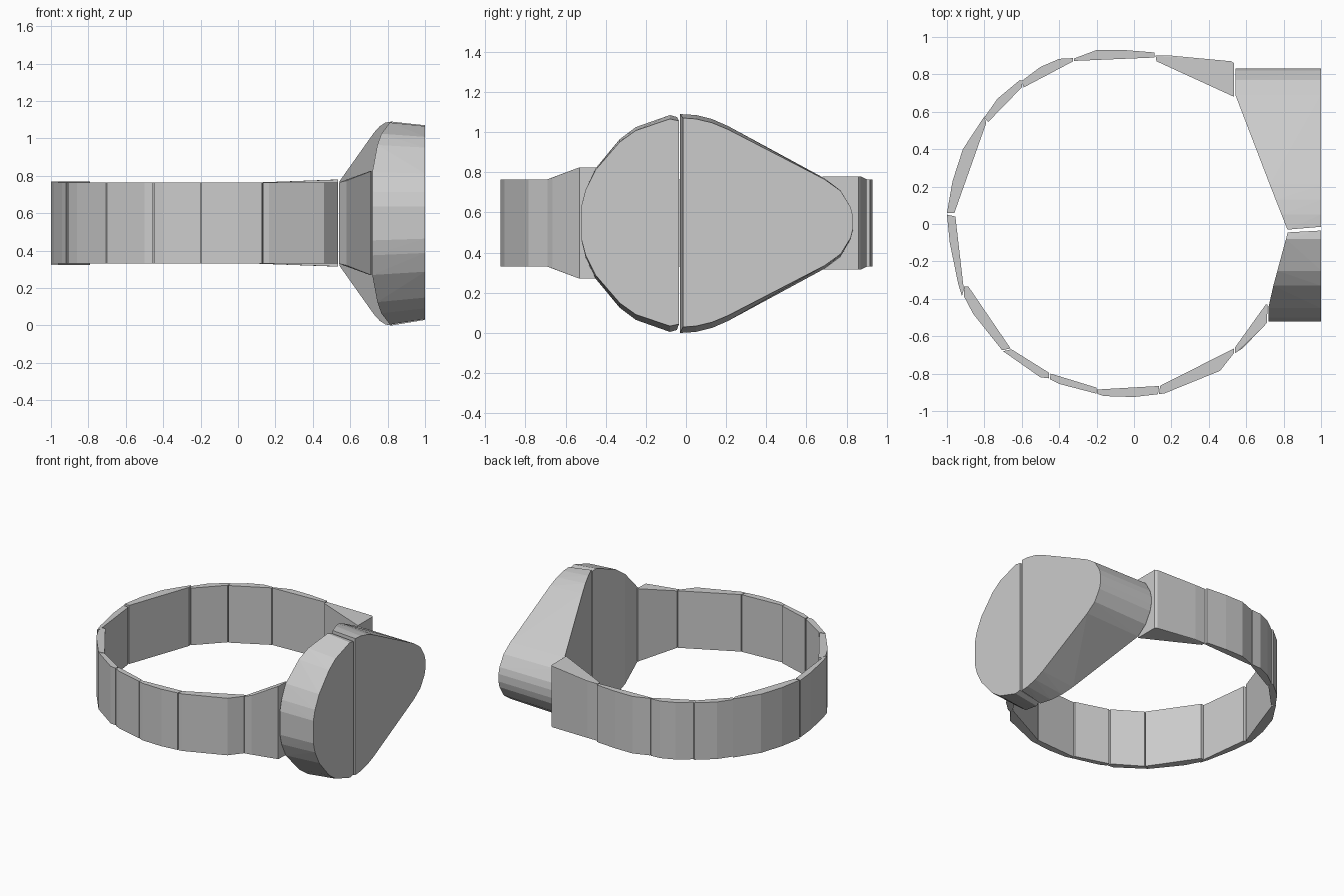
import bpy, bmesh, math

Z0, Z1, MID = 0.33, 0.765, 0.545


def hull(name, points):
    """Make one flat-faced convex solid around a set of points."""
    bm = bmesh.new()
    for p in points:
        bm.verts.new(p)
    res = bmesh.ops.convex_hull(bm, input=bm.verts[:])
    junk = {g for g in res["geom_interior"] + res["geom_unused"]
            if isinstance(g, bmesh.types.BMVert)}
    bmesh.ops.delete(bm, geom=list(junk), context='VERTS')
    bmesh.ops.dissolve_limit(bm, angle_limit=math.radians(0.5),
                             verts=bm.verts[:], edges=bm.edges[:])
    bmesh.ops.recalc_face_normals(bm, faces=bm.faces[:])
    me = bpy.data.meshes.new(name)
    bm.to_mesh(me)
    bm.free()
    ob = bpy.data.objects.new(name, me)
    bpy.context.collection.objects.link(ob)
    return ob


def link(name, plan, flare=lambda x: 0.0):
    """Band link: a plan outline raised between the band edges."""
    pts = []
    for x, y in plan:
        f = flare(x)
        pts += [(x, y, Z0 - f), (x, y, Z1 + f)]
    return hull(name, pts)


def head(name, profile, back, seam):
    """Head half: (y, half height) profile run from a slanted back to x = 1."""
    pts = []
    for y, h in profile:
        for s in (-1, 1):
            pts.append((back(y), y, MID + s * h))
            pts.append((1.0, seam(y), MID + 0.005 + s * h * 0.955))
    return hull(name, pts)


# Band links, from the rear shoulder around the left to the front shoulder
link("rear_shoulder", [(0.115, 0.90), (0.2, 0.90), (0.52, 0.87), (0.535, 0.86),
                       (0.535, 0.68), (0.12, 0.87)],
     lambda x: 0.015 if x > 0.5 else 0)
link("band_link_1", [(-0.32, 0.885), (-0.2, 0.93), (-0.05, 0.93), (0.11, 0.917),
                     (0.11, 0.89), (-0.32, 0.872)])
link("band_link_2", [(-0.6, 0.765), (-0.5, 0.84), (-0.4, 0.883), (-0.325, 0.887),
                     (-0.325, 0.87), (-0.59, 0.73)])
link("band_link_3", [(-0.8, 0.57), (-0.73, 0.67), (-0.61, 0.77), (-0.595, 0.765),
                     (-0.6, 0.73), (-0.78, 0.545)])
link("band_link_4", [(-1.0, 0.06), (-0.97, 0.23), (-0.915, 0.4), (-0.8, 0.575),
                     (-0.79, 0.54), (-0.96, 0.06)],
     lambda x: 0.006)
link("band_link_5", [(-1.0, 0.05), (-0.985, -0.1), (-0.94, -0.32), (-0.92, -0.385),
                     (-0.91, -0.35), (-0.955, 0.04)])
link("band_link_6", [(-0.91, -0.335), (-0.91, -0.385), (-0.86, -0.48),
                     (-0.705, -0.675), (-0.66, -0.665), (-0.885, -0.335)])
link("band_link_7", [(-0.70, -0.68), (-0.5, -0.82), (-0.455, -0.825),
                     (-0.455, -0.795), (-0.655, -0.67)])
link("band_link_8", [(-0.45, -0.83), (-0.4, -0.855), (-0.2, -0.907),
                     (-0.2, -0.875), (-0.445, -0.8)])
link("band_link_9", [(-0.198, -0.907), (-0.16, -0.92), (0.0, -0.925),
                     (0.128, -0.91), (0.135, -0.866), (-0.198, -0.885)])
link("band_link_10", [(0.133, -0.91), (0.165, -0.905), (0.46, -0.785),
                      (0.535, -0.69), (0.535, -0.665), (0.14, -0.865)])
link("front_shoulder", [(0.54, -0.69), (0.58, -0.665), (0.71, -0.53),
                        (0.715, -0.43), (0.705, -0.43), (0.54, -0.66)],
     lambda x: max(0.0, min(0.06, (x - 0.56) * 0.42)))

# Rounded half of the head
head("round_head_half",
     [(-0.52, 0.09), (-0.50, 0.17), (-0.45, 0.275), (-0.33, 0.42),
      (-0.25, 0.48), (-0.08, 0.54), (-0.045, 0.53)],
     lambda y: max(0.718, 0.718 + (y + 0.43) * 0.27),
     lambda y: y + (0.01 if y > -0.06 else 0.0))

# Tapered half of the head
head("tapered_head_half",
     [(-0.03, 0.545), (0.05, 0.54), (0.13, 0.52), (0.21, 0.485), (0.69, 0.225),
      (0.77, 0.165), (0.82, 0.08), (0.832, 0.03)],
     lambda y: max(0.542, 0.542 + (0.68 - y) * 0.392),
     lambda y: y + (0.015 if y < 0 else 0.0))
